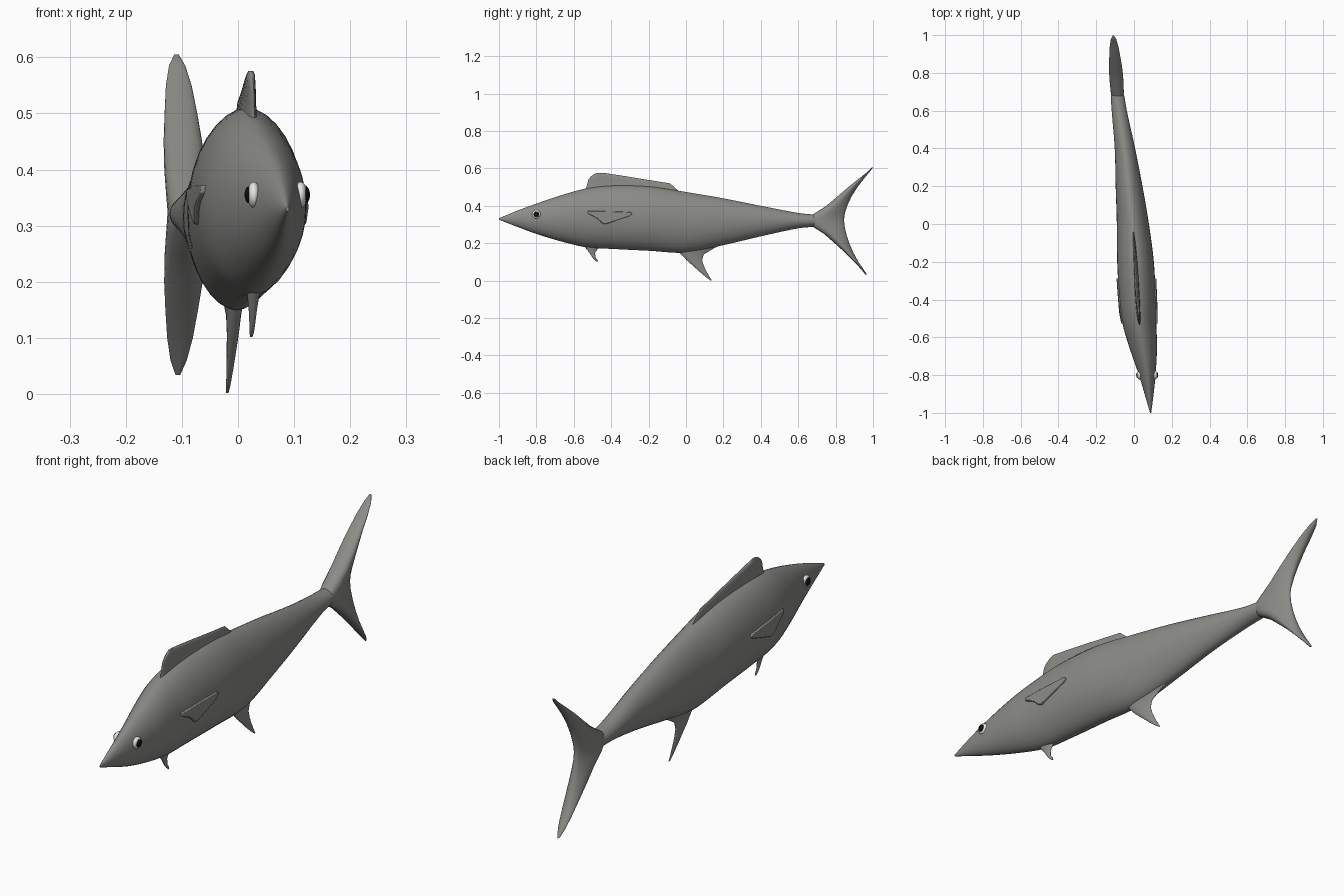
import bpy, bmesh
from math import sin, cos, pi, sqrt, radians

if "Cube" in bpy.data.objects:
    bpy.data.objects.remove(bpy.data.objects["Cube"])


def material(name, rgb):
    m = bpy.data.materials.new(name)
    m.use_nodes = True
    m.diffuse_color = (*rgb, 1)
    m.node_tree.nodes["Principled BSDF"].inputs["Base Color"].default_value = (*rgb, 1)
    return m


grey = material("fish grey", (0.26, 0.26, 0.245))
white = material("eye white", (0.8, 0.8, 0.8))
black = material("pupil black", (0.005, 0.005, 0.005))

# Body stations: y, centre x, half width, top z, bottom z
STATIONS = [
    (-1.0, .088, .003, .334, .326), (-.9, .08, .024, .375, .287),
    (-.8, .07, .044, .412, .25), (-.65, .048, .074, .462, .205),
    (-.53, .029, .089, .494, .178), (-.4, .019, .096, .51, .17),
    (-.2, .008, .097, .505, .16), (0, -.006, .085, .474, .15),
    (.2, -.026, .071, .44, .19), (.4, -.048, .054, .4, .237),
    (.6, -.078, .04, .362, .28), (.68, -.087, .035, .354, .288),
    (.78, -.094, .02, .345, .298), (1.0, -.11, .01, .33, .32),
]


def station(y):
    """Smoothly interpolated centre x, half width, top and bottom at y."""
    y = max(-1, min(1, y))
    last = len(STATIONS) - 1
    i = 0
    while i < last - 1 and STATIONS[i + 1][0] < y:
        i += 1
    a, b = STATIONS[i], STATIONS[i + 1]
    p, n = STATIONS[max(i - 1, 0)], STATIONS[min(i + 2, last)]
    d = b[0] - a[0]
    t = (y - a[0]) / d
    out = []
    for k in range(1, len(a)):
        m0 = (b[k] - p[k]) / (b[0] - p[0]) * d
        m1 = (n[k] - a[k]) / (n[0] - a[0]) * d
        out.append((2*t**3 - 3*t*t + 1) * a[k] + (t**3 - 2*t*t + t) * m0
                   + (3*t*t - 2*t**3) * b[k] + (t**3 - t*t) * m1)
    return out


POWER = 1.15  # pinches the cross-section toward keel and back


def skin_x(side, y, z):
    c, w, top, bottom = station(y)
    s = (z - (top + bottom) / 2) / ((top - bottom) / 2)
    return c + side * w * sqrt(max(0, 1 - s * s)) ** POWER


def finish(name, bm, mat, angle=50):
    bmesh.ops.recalc_face_normals(bm, faces=bm.faces)
    mesh = bpy.data.meshes.new(name)
    bm.to_mesh(mesh)
    bm.free()
    mesh.materials.append(mat)
    ob = bpy.data.objects.new(name, mesh)
    bpy.context.collection.objects.link(ob)
    bpy.ops.object.select_all(action="DESELECT")
    ob.select_set(True)
    bpy.context.view_layer.objects.active = ob
    bpy.ops.object.shade_smooth_by_angle(angle=radians(angle))
    return ob


def loft(name, rings, mat=grey):
    bm = bmesh.new()
    loops = [[bm.verts.new(p) for p in ring] for ring in rings]
    count = len(loops[0])
    for a, b in zip(loops, loops[1:]):
        for i in range(count):
            j = (i + 1) % count
            bm.faces.new((a[i], a[j], b[j], b[i]))
    bm.faces.new(loops[0])
    bm.faces.new(loops[-1])
    return finish(name, bm, mat)


# Body
SIDES, STEPS = 32, 60
rings = []
for s in range(STEPS + 1):
    y = -1 + 1.78 * s / STEPS
    c, w, top, bottom = station(y)
    ring = []
    for k in range(SIDES):
        a = 2 * pi * k / SIDES
        x = abs(cos(a)) ** POWER * (1 if cos(a) > 0 else -1)
        ring.append((c + w * x, y, (top + bottom) / 2 + (top - bottom) / 2 * sin(a)))
    rings.append(ring)
loft("body", rings)


def fin(name, rows, half=14):
    """Lens-section fin that follows the bend; rows are z, front y, back y, half thickness."""
    rings = []
    for z, front, back, thick in rows:
        ring = []
        for k in range(2 * half):
            a = 2 * pi * k / (2 * half)
            y = (front + back) / 2 - (back - front) / 2 * cos(a)
            # blunt leading edge, thin trailing edge
            ring.append((station(y)[0] + thick * sin(a) * (1 + .3 * cos(a)), y, z))
        rings.append(ring)
    loft(name, rings)


# Tail, dorsal and belly fins
fin("tail_fin", [
    (.034, .958, .967, .004), (.06, .937, .95, .014), (.1, .9, .922, .022),
    (.15, .85, .895, .028), (.2, .795, .873, .033), (.25, .738, .857, .035),
    (.29, .675, .848, .035), (.325, .64, .845, .034), (.355, .68, .848, .035),
    (.4, .75, .862, .035), (.45, .81, .885, .033), (.5, .867, .917, .028),
    (.55, .93, .955, .022), (.585, .974, .985, .014), (.605, .992, 1.0, .004)])
fin("dorsal_fin", [
    (.44, -.56, .02, .016), (.485, -.54, -.045, .014), (.5, -.532, -.062, .012),
    (.52, -.527, -.085, .01), (.54, -.522, -.21, .009), (.555, -.511, -.3, .008),
    (.568, -.494, -.385, .007), (.576, -.475, -.44, .004)])
fin("pelvic_fin", [
    (.21, -.56, -.44, .016), (.175, -.537, -.468, .01), (.15, -.517, -.486, .007),
    (.125, -.501, -.484, .005), (.11, -.487, -.473, .004), (.102, -.478, -.47, .002)])
fin("anal_fin", [
    (.2, -.08, .2, .024), (.165, -.05, .135, .016), (.14, -.025, .095, .012),
    (.11, .003, .086, .01), (.08, .037, .095, .008), (.05, .07, .109, .006),
    (.02, .105, .126, .004), (.002, .13, .137, .002)])

# Pectoral fins lying flat along the flanks, and the eyes
PECTORAL = [(-.528, .372), (-.41, .371), (-.295, .367), (-.286, .358), (-.3, .346),
            (-.365, .324), (-.43, .302), (-.447, .306), (-.47, .328),
            (-.495, .344), (-.526, .358)]
EYE_Y, EYE_Z = -.8, .355


def ball(name, centre, size, mat):
    bm = bmesh.new()
    bmesh.ops.create_uvsphere(bm, u_segments=24, v_segments=14, radius=1)
    bmesh.ops.scale(bm, vec=size, verts=bm.verts)
    bmesh.ops.translate(bm, vec=centre, verts=bm.verts)
    finish(name, bm, mat)


for label, side in (("left", 1), ("right", -1)):
    bm = bmesh.new()
    inner = [bm.verts.new((skin_x(side, y, z) - side * .006, y, z)) for y, z in PECTORAL]
    outer = [bm.verts.new((skin_x(side, y, z) + side * .008, y, z)) for y, z in PECTORAL]
    n = len(PECTORAL)
    for i in range(n):
        j = (i + 1) % n
        bm.faces.new((inner[i], inner[j], outer[j], outer[i]))
    bm.faces.new(inner)
    bm.faces.new(outer)
    plate = finish(label + "_pectoral_fin", bm, grey, 40)
    bevel = plate.modifiers.new("soft edge", "BEVEL")
    bevel.width, bevel.segments = .003, 2

    x = skin_x(side, EYE_Y, EYE_Z)
    ball(label + "_eye", (x, EYE_Y, EYE_Z), (.012, .023, .023), white)
    ball(label + "_pupil", (x + side * .009, EYE_Y, EYE_Z), (.0075, .015, .015), black)
